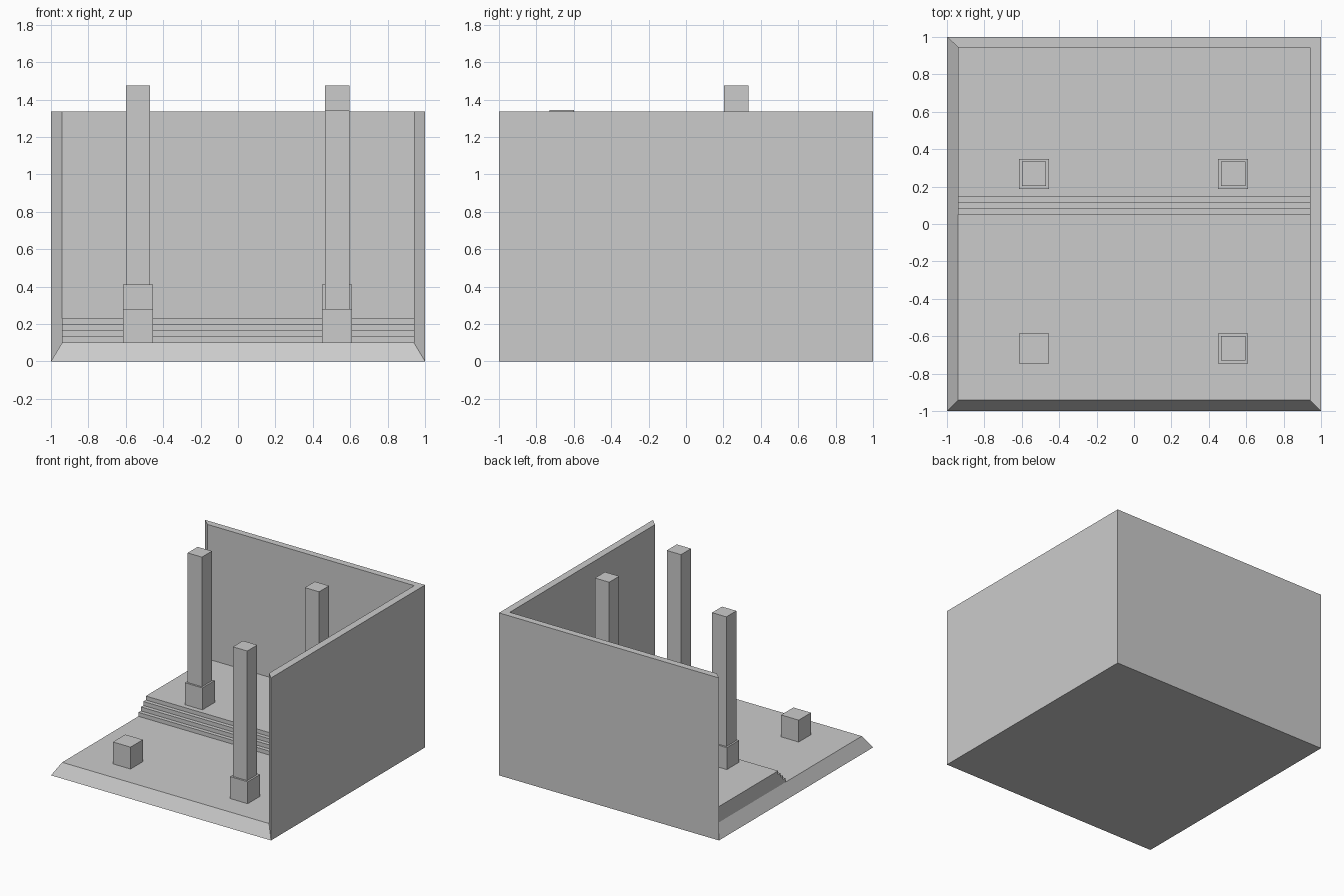
import bpy, bmesh

if "Cube" in bpy.data.objects:
    bpy.data.objects.remove(bpy.data.objects["Cube"])

WALL_TOP = 1.335
FLOOR = 0.10
UPPER = 0.23


def new_object(name, bm):
    bmesh.ops.recalc_face_normals(bm, faces=bm.faces)
    me = bpy.data.meshes.new(name)
    bm.to_mesh(me)
    bm.free()
    ob = bpy.data.objects.new(name, me)
    bpy.context.collection.objects.link(ob)
    return ob


def block(name, x, y, z0, z1, width):
    bm = bmesh.new()
    bmesh.ops.create_cube(bm, size=1)
    bmesh.ops.scale(bm, vec=(width, width, z1 - z0), verts=bm.verts)
    bmesh.ops.translate(bm, vec=(x, y, (z0 + z1) / 2), verts=bm.verts)
    return new_object(name, bm)


# Room shell: floor, back wall and right wall with mitred open edges
bm = bmesh.new()
outer, inner = {}, {}
for i in (0, 1):
    for j in (0, 1):
        for k in (0, 1):
            if (i, j, k) == (0, 0, 1):
                continue
            outer[i, j, k] = bm.verts.new(((-1, 1)[i], (-1, 1)[j], (0, WALL_TOP)[k]))
            inner[i, j, k] = bm.verts.new(((-0.94, 0.94)[i], (-0.94, 0.945)[j], (FLOOR, WALL_TOP)[k]))
panels = [
    [(0, 0, 0), (1, 0, 0), (1, 1, 0), (0, 1, 0)],   # floor
    [(0, 1, 0), (1, 1, 0), (1, 1, 1), (0, 1, 1)],   # back wall
    [(1, 0, 0), (1, 1, 0), (1, 1, 1), (1, 0, 1)],   # right wall
]
for p in panels:
    bm.faces.new([outer[c] for c in p])
    bm.faces.new([inner[c] for c in p])
# Rim joining outer and inner skins along the open edges
rim = [(0, 0, 0), (1, 0, 0), (1, 0, 1), (1, 1, 1), (0, 1, 1), (0, 1, 0)]
for a, b in zip(rim, rim[1:] + rim[:1]):
    bm.faces.new([outer[a], outer[b], inner[b], inner[a]])
new_object("room_shell", bm)

# Raised platform with four steps, extruded from a side profile
profile = [(0.945, FLOOR)]
z = FLOOR
for n in range(4):
    y = 0.05 + n * 0.032
    profile.append((y, z))
    z += (UPPER - FLOOR) / 4
    profile.append((y, z))
profile.append((0.945, UPPER))
bm = bmesh.new()
face = bm.faces.new([bm.verts.new((-0.94, y, z)) for y, z in profile])
ext = bmesh.ops.extrude_face_region(bm, geom=[face], use_keep_orig=True)
bmesh.ops.translate(bm, vec=(1.88, 0, 0),
                    verts=[v for v in ext["geom"] if isinstance(v, bmesh.types.BMVert)])
new_object("stepped_platform", bm)

# Columns: plinth plus shaft; the front left one is only a plinth
for side, x in (("left", -0.535), ("right", 0.53)):
    for row, y, ground in (("front", -0.665, FLOOR), ("back", 0.268, UPPER)):
        block(f"{row}_{side}_plinth", x, y, ground, ground + 0.18, 0.16)
        if (row, side) != ("front", "left"):
            block(f"{row}_{side}_shaft", x, y, ground + 0.18, ground + 1.245, 0.13)
